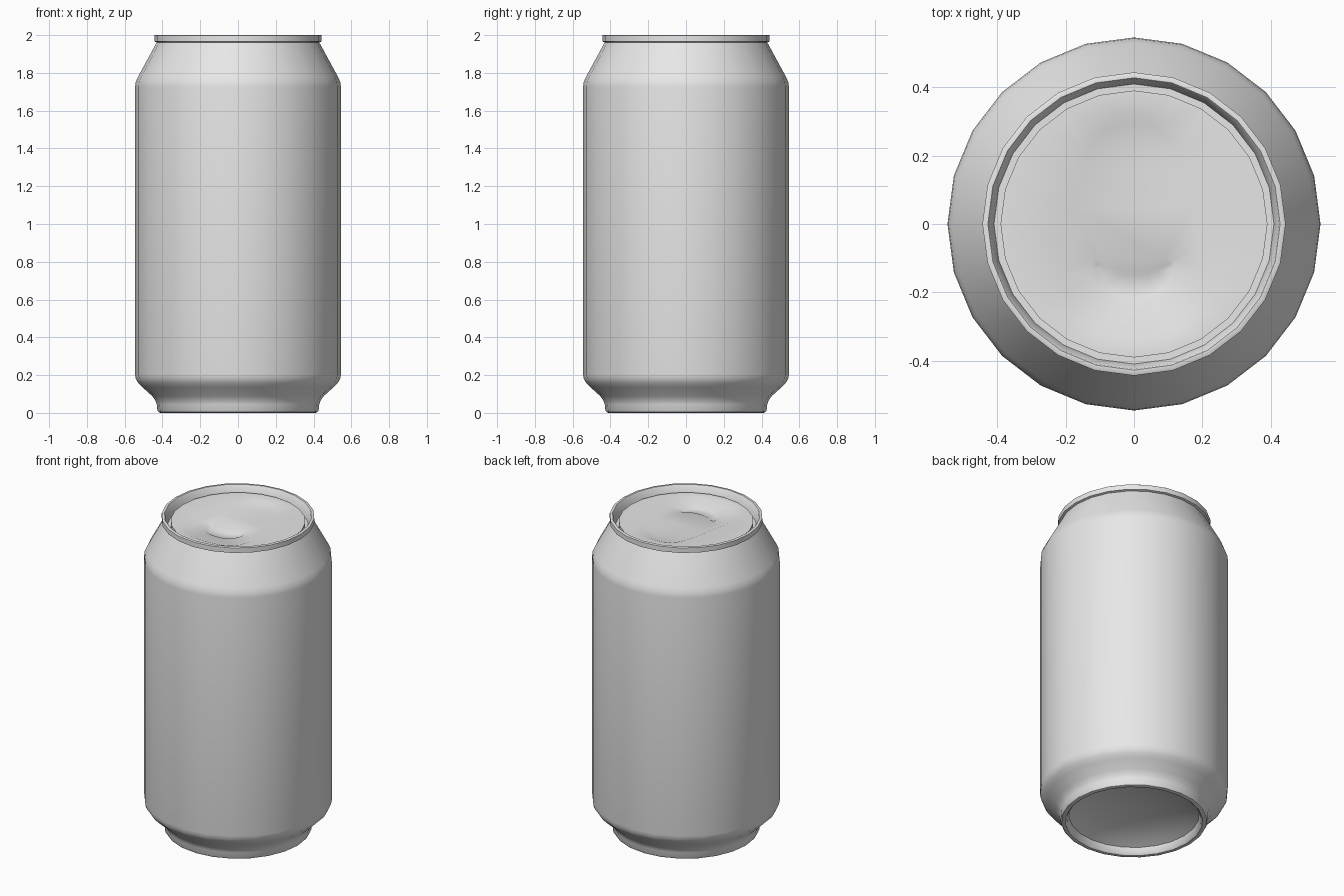
import bpy, bmesh, math
from mathutils import Vector

if "Cube" in bpy.data.objects:
    bpy.data.objects.remove(bpy.data.objects["Cube"])

SIDES = 24
metal = bpy.data.materials.new("aluminium_grey")
metal.diffuse_color = (0.8, 0.8, 0.8, 1)
metal.use_nodes = True
metal.node_tree.nodes["Principled BSDF"].inputs["Base Color"].default_value = metal.diffuse_color


def finish(bm, name):
    """Turn a bmesh into a smooth shaded object with sharp creases."""
    mesh = bpy.data.meshes.new(name)
    for f in bm.faces:
        f.smooth = True
    bm.to_mesh(mesh)
    bm.free()
    mesh.materials.append(metal)
    mesh.set_sharp_from_angle(angle=math.radians(35))
    obj = bpy.data.objects.new(name, mesh)
    bpy.context.collection.objects.link(obj)
    return obj


def circle(r):
    return [Vector((r * math.cos(2 * math.pi * i / SIDES),
                    r * math.sin(2 * math.pi * i / SIDES))) for i in range(SIDES)]


def ring(bm, pts, z):
    return [bm.verts.new((p.x, p.y, z)) for p in pts]


def bridge(bm, a, b):
    """Quads between two rings with equal counts."""
    n = len(a)
    for i in range(n):
        j = (i + 1) % n
        bm.faces.new((a[i], a[j], b[j], b[i]))


def lathe(name, profile):
    """Revolve (radius, height) points; a zero radius closes with a fan."""
    bm = bmesh.new()
    prev = None
    for r, z in profile:
        if r == 0:
            tip = bm.verts.new((0, 0, z))
            for i in range(SIDES):
                bm.faces.new((prev[i], prev[(i + 1) % SIDES], tip))
            break
        cur = ring(bm, circle(r), z)
        if prev:
            bridge(bm, prev, cur)
        prev = cur
    bmesh.ops.recalc_face_normals(bm, faces=bm.faces)
    return finish(bm, name)


def mirrored(half):
    """Closed loop from a half outline whose ends lie on x = 0."""
    left = [(-x, y) for x, y in reversed(half[1:-1])]
    return [Vector(p) for p in half + left]


def inset(pts, d):
    """Offset a clockwise loop inwards."""
    out = []
    for i, p in enumerate(pts):
        t = (pts[(i + 1) % len(pts)] - pts[i - 1]).normalized()
        out.append(p + Vector((t.y, -t.x)) * d)
    return out


def fill(bm, *loops):
    """Flat fill between an outer loop and optional hole."""
    edges = []
    for loop in loops:
        for i, v in enumerate(loop):
            w = loop[(i + 1) % len(loop)]
            edges.append(bm.edges.get((v, w)) or bm.edges.new((v, w)))
    bmesh.ops.triangle_fill(bm, use_beauty=True, use_dissolve=False,
                            edges=edges, normal=(0, 0, 1))


# Can wall, from the domed underside up over the rim and into the groove
wall = [(0.378, 0.045), (0.388, 0.012), (0.398, 0.002), (0.41, 0.0),
        (0.421, 0.004), (0.427, 0.015), (0.43, 0.045), (0.437, 0.065),
        (0.455, 0.09), (0.505, 0.135), (0.528, 0.158), (0.541, 0.18),
        (0.545, 0.205), (0.545, 1.725), (0.542, 1.75), (0.53, 1.778),
        (0.43, 1.962), (0.443, 1.966), (0.443, 1.998), (0.44, 2.0),
        (0.427, 2.0), (0.424, 1.997), (0.409, 1.93), (0.39, 1.93),
        (0.39, 1.965)]
lathe("can_body", wall)

# Concave dome under the can
dome = [(0.378, 0.045), (0.33, 0.066), (0.25, 0.09), (0.13, 0.109), (0, 0.115)]
lathe("bottom_dome", dome)

# Lid with a tapered recess and a curved thumb dent pressed into it
tapered = mirrored([(0, 0.317), (0.05, 0.314), (0.09, 0.298), (0.125, 0.267),
                    (0.148, 0.225), (0.165, 0.165), (0.19, 0.05),
                    (0.215, -0.07), (0.224, -0.13), (0.22, -0.2),
                    (0.2, -0.258), (0.16, -0.303), (0.11, -0.326),
                    (0.055, -0.334), (0, -0.336)])
dent = mirrored([(0, -0.138), (0.035, -0.135), (0.065, -0.125), (0.092, -0.107),
                 (0.108, -0.104), (0.121, -0.112), (0.125, -0.13),
                 (0.12, -0.162), (0.105, -0.19), (0.08, -0.213),
                 (0.045, -0.227), (0, -0.23)])
Z0, Z1, Z2 = 1.965, 1.955, 1.947
bm = bmesh.new()
rim = ring(bm, circle(0.39), Z0)
t_out, t_in = ring(bm, tapered, Z0), ring(bm, inset(tapered, 0.026), Z1)
d_out, d_in = ring(bm, dent, Z1), ring(bm, inset(dent, 0.014), Z2)
fill(bm, rim, t_out)
fill(bm, t_in, d_out)
fill(bm, d_in)
bridge(bm, t_out, t_in)
bridge(bm, d_out, d_in)
for f in bm.faces:
    f.normal_update()
    if f.normal.z < 0:
        f.normal_flip()
finish(bm, "lid")
